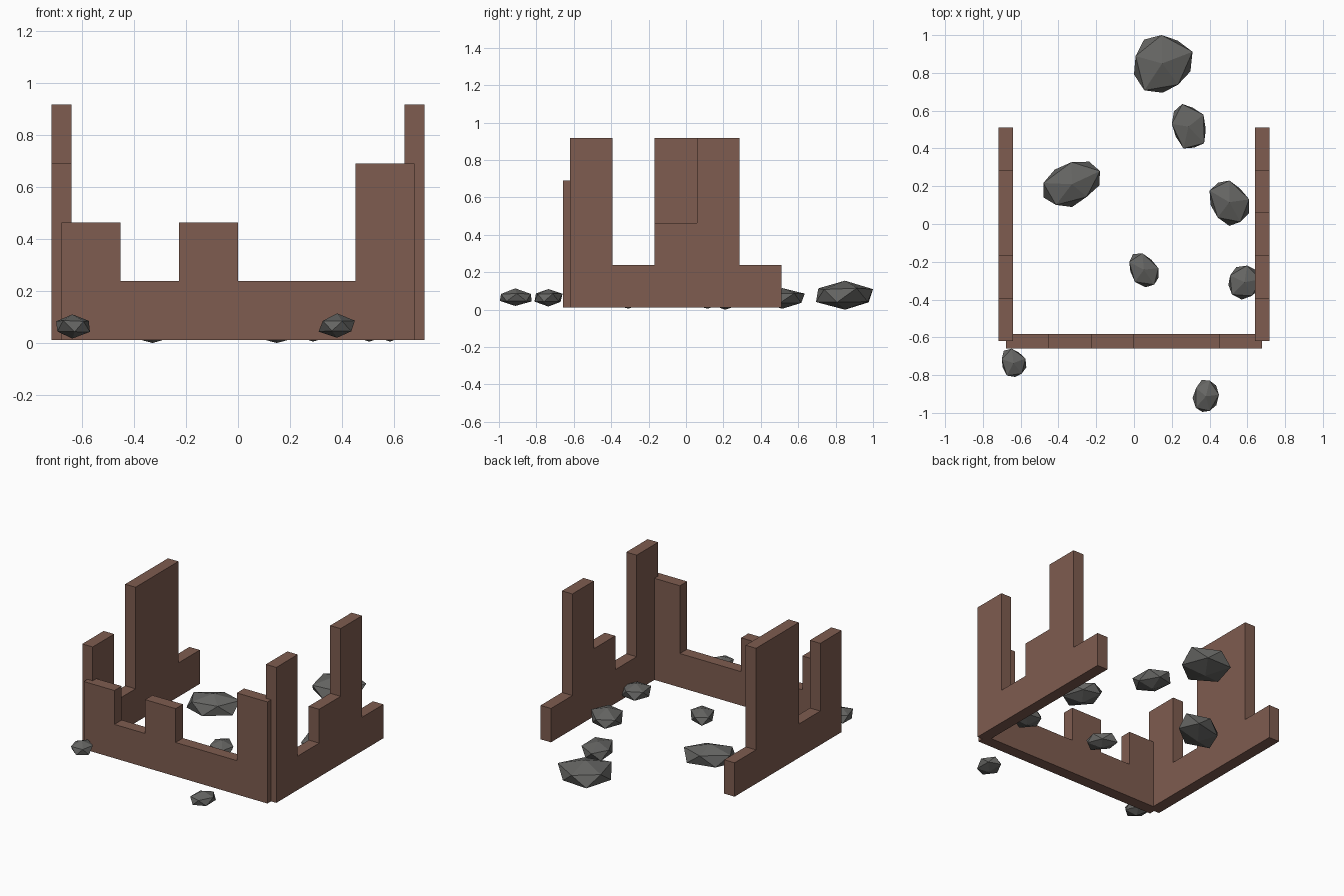
import bpy
import bmesh
import random
from math import radians
from mathutils import Matrix

if "Cube" in bpy.data.objects:
    bpy.data.objects.remove(bpy.data.objects["Cube"], do_unlink=True)

CELL = 0.2263     # width and height of one wall block
THICK = 0.077
BASE = 0.012
FRONT_Y = -0.62


def make_material(name, color):
    mat = bpy.data.materials.new(name)
    mat.use_nodes = True
    mat.diffuse_color = (*color, 1)
    mat.node_tree.nodes["Principled BSDF"].inputs["Base Color"].default_value = (*color, 1)
    return mat


brown = make_material("brown wall", (0.21, 0.107, 0.079))
grey = make_material("grey stone", (0.13, 0.13, 0.124))


def add_object(name, bm, mat):
    bmesh.ops.recalc_face_normals(bm, faces=bm.faces)
    mesh = bpy.data.meshes.new(name)
    bm.to_mesh(mesh)
    bm.free()
    mesh.materials.append(mat)
    obj = bpy.data.objects.new(name, mesh)
    bpy.context.collection.objects.link(obj)
    return obj


def ruined_wall(name, heights, start, along_y):
    """Stepped profile, one column per height, extruded to the wall thickness."""
    profile = [(0, 0)]
    for i, h in enumerate(heights):
        if i == 0 or heights[i - 1] != h:
            profile.append((i, h))
        if i == len(heights) - 1 or heights[i + 1] != h:
            profile.append((i + 1, h))
    profile.append((len(heights), 0))

    bm = bmesh.new()
    face = bm.faces.new([bm.verts.new((u * CELL, THICK / 2, v * CELL)) for u, v in profile])
    result = bmesh.ops.extrude_face_region(bm, geom=[face])
    moved = [g for g in result["geom"] if isinstance(g, bmesh.types.BMVert)]
    bmesh.ops.translate(bm, verts=moved, vec=(0, -THICK, 0))
    if along_y:
        bm.transform(Matrix.Rotation(radians(90), 4, "Z"))
    bm.transform(Matrix.Translation((*start, BASE)))
    return add_object(name, bm, brown)


# Broken walls
SIDE_X = 3 * CELL
ruined_wall("front_wall", [2, 1, 2, 1, 1, 3], (-SIDE_X, FRONT_Y), False)
ruined_wall("left_wall", [4, 1, 2, 4, 1], (SIDE_X, FRONT_Y), True)
ruined_wall("right_wall", [3, 1, 4, 4, 1], (-SIDE_X, FRONT_Y), True)


def rock(name, low, high, yaw, aspect, seed):
    """Jittered icosahedron, stretched along its yaw and fitted to its bounds."""
    rng = random.Random(seed)
    bm = bmesh.new()
    bmesh.ops.create_icosphere(bm, subdivisions=1, radius=1)
    for v in bm.verts:
        v.co *= rng.uniform(0.9, 1.1)
    bm.transform(Matrix.Rotation(radians(yaw), 4, "Z") @ Matrix.Diagonal((aspect, 1, 1, 1)))
    for axis in range(3):
        values = [v.co[axis] for v in bm.verts]
        least, span = min(values), max(values) - min(values)
        for v in bm.verts:
            t = (v.co[axis] - least) / span
            v.co[axis] = low[axis] + t * (high[axis] - low[axis])
    return add_object(name, bm, grey)


# Scattered rubble: lower corner, upper corner, yaw, stretch
rocks = [
    ((0, 0.695, 0), (0.31, 1, 0.155), 20, 1.05),
    ((0.2, 0.4, 0.005), (0.38, 0.635, 0.115), 105, 1.4),
    ((-0.48, 0.09, 0), (-0.18, 0.33, 0.145), 25, 1.4),
    ((0.4, -0.01, 0.005), (0.61, 0.23, 0.13), -60, 1.25),
    ((0.5, -0.4, 0.005), (0.67, -0.22, 0.11), 10, 1.05),
    ((-0.025, -0.335, 0.015), (0.13, -0.155, 0.11), -58, 1.4),
    ((-0.7, -0.81, 0.017), (-0.57, -0.66, 0.11), -50, 1.15),
    ((0.31, -0.995, 0.02), (0.45, -0.825, 0.114), 75, 1.2),
]
for i, (low, high, yaw, aspect) in enumerate(rocks):
    rock(f"rock_{i + 1}", low, high, yaw, aspect, i + 3)
